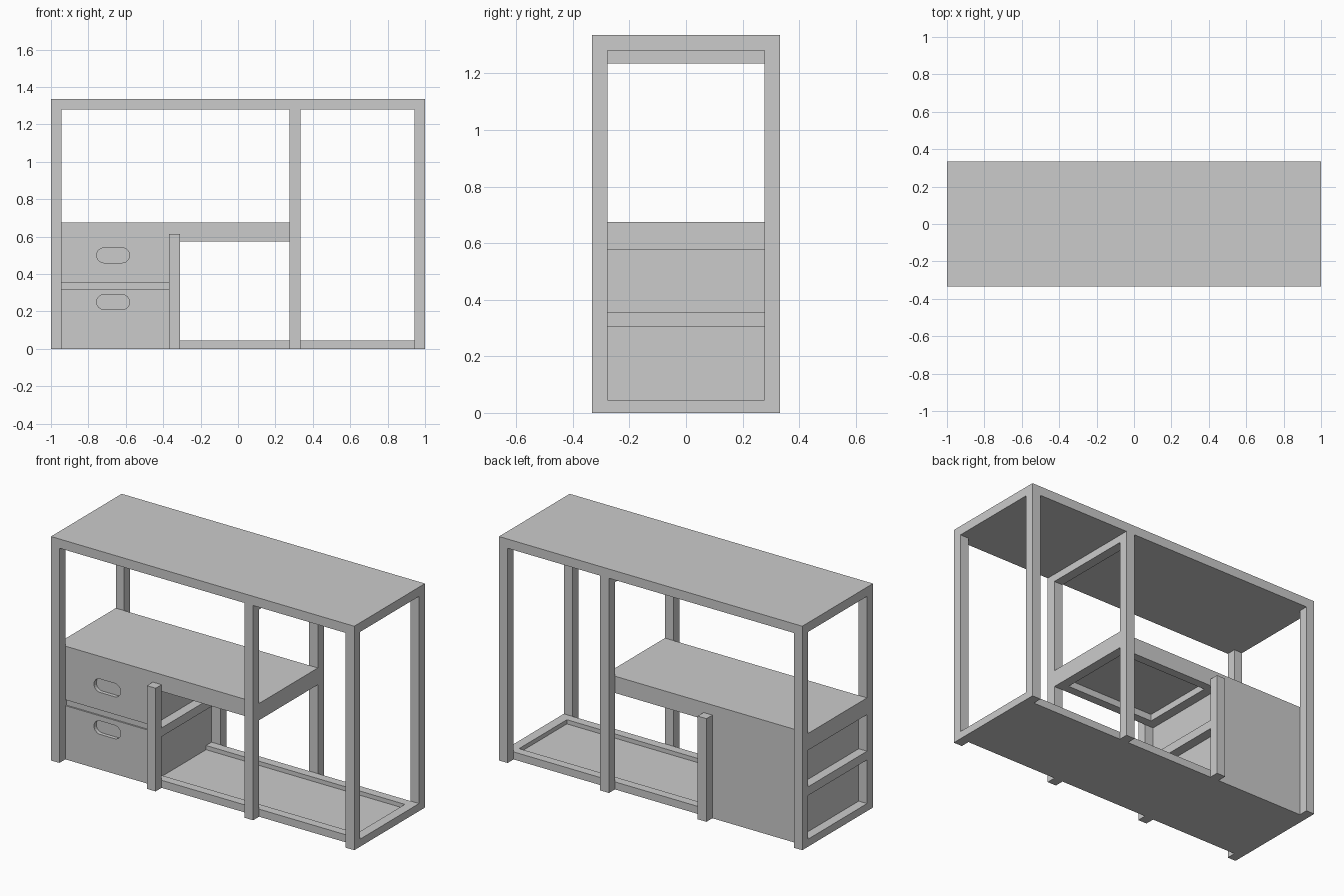
import bpy, bmesh
from math import sin, cos, pi

if "Cube" in bpy.data.objects:
    bpy.data.objects.remove(bpy.data.objects["Cube"])


def mesh_object(name, bm):
    bmesh.ops.recalc_face_normals(bm, faces=bm.faces)
    me = bpy.data.meshes.new(name)
    bm.to_mesh(me)
    bm.free()
    ob = bpy.data.objects.new(name, me)
    bpy.context.collection.objects.link(ob)
    return ob


def box(name, x, y, z):
    bm = bmesh.new()
    bmesh.ops.create_cube(bm, size=1)
    for v in bm.verts:
        for i, (a, b) in enumerate((x, y, z)):
            v.co[i] = a if v.co[i] < 0 else b
    return mesh_object(name, bm)


OUT, IN = 0.333, 0.277          # outer and inner faces of the posts in y
LEFT, SHORT, MID, RIGHT = (-1, -0.945), (-0.368, -0.31), (0.275, 0.333), (0.943, 1)
SPAN = (-IN, IN)

# Top slab
box("top_slab", (-1, 1), (-OUT, OUT), (1.28, 1.335))

# Posts, front and back
for label, xs, h in (("left", LEFT, 1.28), ("short", SHORT, 0.615),
                     ("middle", MID, 1.28), ("right", RIGHT, 1.28)):
    box(label + "_front_post", xs, (-OUT, -IN), (0, h))
    box(label + "_back_post", xs, (IN, OUT), (0, h))

# Cross bars between the front and back posts
box("middle_top_bar", MID, SPAN, (1.235, 1.28))
for label, xs in (("left", LEFT), ("short", SHORT), ("middle", MID)):
    box(label + "_desk_bar", xs, SPAN, (0.575, 0.615))
for label, xs in (("left", LEFT), ("short", SHORT)):
    box(label + "_drawer_bar", xs, SPAN, (0.305, 0.357))

# Floor frame with a lower panel inside
box("floor_panel", (-0.945, 0.943), (-0.225, 0.225), (0, 0.02))
for label, xs in (("left", LEFT), ("right", RIGHT)):
    box(label + "_floor_rail", xs, SPAN, (0, 0.045))
for label, ys in (("front", (-IN, -0.225)), ("back", (0.225, IN))):
    box(label + "_floor_rail", (-0.945, 0.943), ys, (0, 0.045))
    box(label + "_desk_rail", (-0.31, 0.275), ys, (0.575, 0.615))

# Desk board
box("desk_board", (-1, 0.333), SPAN, (0.615, 0.675))

# Drawer cabinet body
box("cabinet_body", (-0.945, -0.368), (-0.255, IN), (0.0, 0.615))
box("drawer_divider", (-0.945, -0.368), (-0.268, -0.255), (0.32, 0.355))


# Drawer fronts with rounded slot handles
def slot_cutter(name, cx, cz, half, r, n=12):
    bm = bmesh.new()
    pts = []
    for side, start in ((1, -pi / 2), (-1, pi / 2)):
        for i in range(n + 1):
            a = start + pi * i / n
            pts.append((cx + side * (half - r) + r * cos(a), -0.35, cz + r * sin(a)))
    face = bm.faces.new([bm.verts.new(p) for p in pts])
    ext = bmesh.ops.extrude_face_region(bm, geom=[face])
    for v in ext["geom"]:
        if isinstance(v, bmesh.types.BMVert):
            v.co.y = -0.2
    ob = mesh_object(name, bm)
    ob.hide_render = True
    ob.hide_viewport = True
    return ob


for label, z, cz in (("lower", (0, 0.32), 0.25), ("upper", (0.355, 0.615), 0.50)):
    front = box(label + "_drawer_front", (-0.945, -0.368), (-IN, -0.255), z)
    cut = front.modifiers.new("handle_slot", 'BOOLEAN')
    cut.operation = 'DIFFERENCE'
    cut.solver = 'EXACT'
    cut.object = slot_cutter(label + "_slot_cutter", -0.668, cz, 0.088, 0.04)
